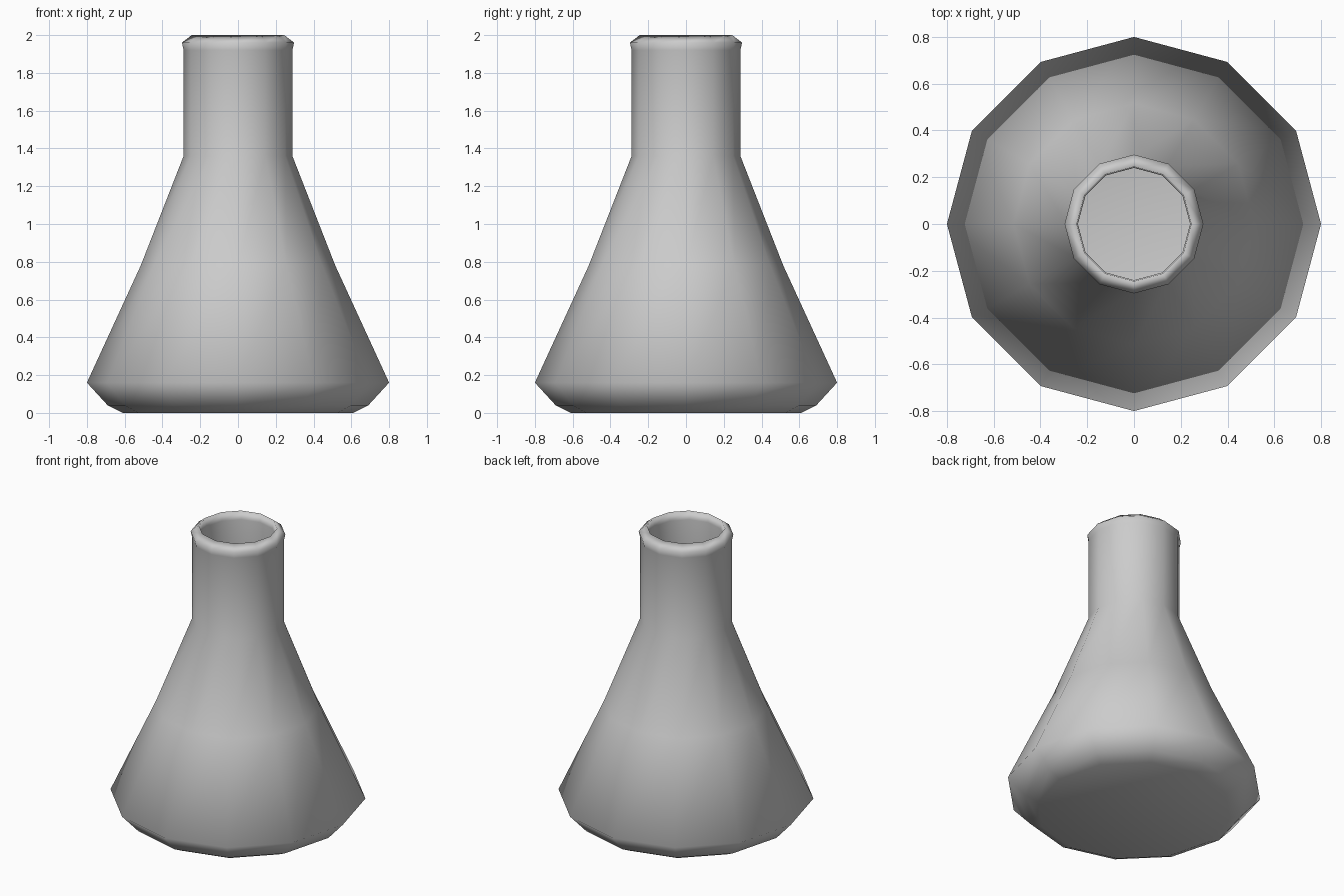
import bpy, bmesh
from math import cos, sin, pi

if "Cube" in bpy.data.objects:
    bpy.data.objects.remove(bpy.data.objects["Cube"])

SIDES = 12

# Cross-section (radius, height): outside from base to lip, then back down the inside
profile = [
    (0.61, 0.0), (0.69, 0.04), (0.80, 0.16),        # rounded base
    (0.515, 0.78), (0.288, 1.36),                   # sloping body
    (0.288, 1.92), (0.297, 1.96), (0.245, 2.0),     # neck and lip
    (0.24, 1.94), (0.24, 1.37),                     # inside of neck
    (0.465, 0.77), (0.73, 0.18), (0.66, 0.08), (0.60, 0.05),  # inside of body
]


def lathe(name, points, sides):
    bm = bmesh.new()
    rings = [[bm.verts.new((r * cos(2 * pi * i / sides), r * sin(2 * pi * i / sides), z))
              for i in range(sides)] for r, z in points]
    for a, b in zip(rings, rings[1:]):
        for i in range(sides):
            j = (i + 1) % sides
            bm.faces.new((a[i], a[j], b[j], b[i]))
    # outer bottom and inner floor
    bm.faces.new(rings[0][::-1])
    bm.faces.new(rings[-1])
    bmesh.ops.recalc_face_normals(bm, faces=bm.faces[:])
    for f in bm.faces:
        f.smooth = True
    mesh = bpy.data.meshes.new(name)
    bm.to_mesh(mesh)
    bm.free()
    obj = bpy.data.objects.new(name, mesh)
    bpy.context.collection.objects.link(obj)
    return obj


# Flask: one smooth twelve-sided hollow body
lathe("flask", profile, SIDES)
